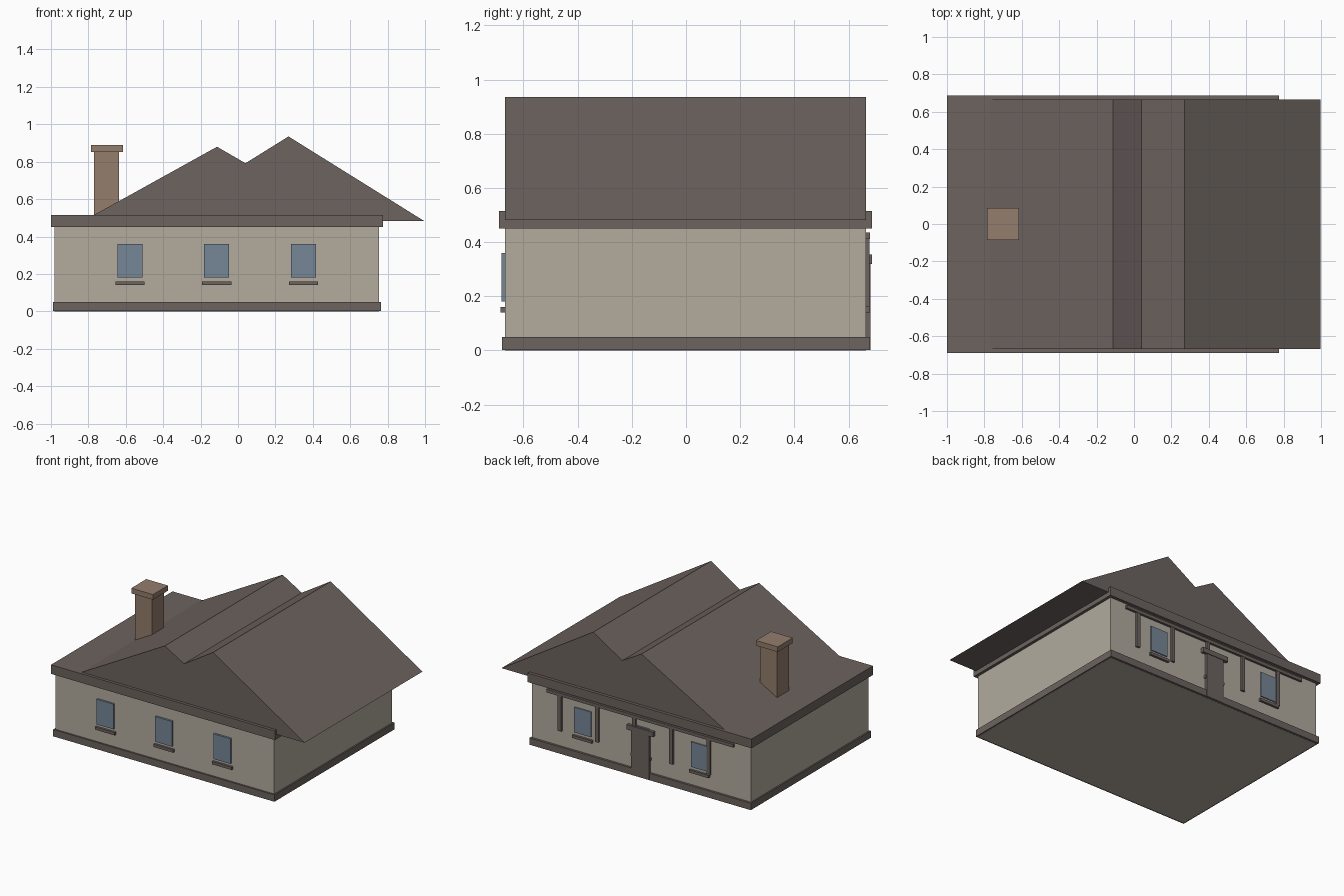
import bpy
import bmesh

cube = bpy.data.objects.get("Cube")
if cube:
    bpy.data.objects.remove(cube, do_unlink=True)


def material(name, rgb):
    # sRGB bytes to linear colour
    colour = [((c / 255 + 0.055) / 1.055) ** 2.4 for c in rgb] + [1]
    mat = bpy.data.materials.new(name)
    mat.use_nodes = True
    mat.diffuse_color = colour
    mat.node_tree.nodes["Principled BSDF"].inputs["Base Color"].default_value = colour
    return mat


PLASTER = material("warm plaster", (178, 171, 158))
BROWN = material("dark brown", (108, 99, 95))
BRICK = material("brick brown", (148, 125, 109))
GLASS = material("blue glass", (118, 134, 150))


def prism(name, profile, y0, y1, mat):
    """Extrude an x-z profile along y."""
    bm = bmesh.new()
    face = bm.faces.new([bm.verts.new((x, y0, z)) for x, z in profile])
    new = bmesh.ops.extrude_face_region(bm, geom=[face])["geom"]
    for v in new:
        if isinstance(v, bmesh.types.BMVert):
            v.co.y = y1
    bmesh.ops.recalc_face_normals(bm, faces=bm.faces)
    mesh = bpy.data.meshes.new(name)
    bm.to_mesh(mesh)
    bm.free()
    mesh.materials.append(mat)
    obj = bpy.data.objects.new(name, mesh)
    bpy.context.collection.objects.link(obj)
    return obj


def box(name, x, y, z, mat):
    profile = [(x[0], z[0]), (x[1], z[0]), (x[1], z[1]), (x[0], z[1])]
    return prism(name, profile, y[0], y[1], mat)


# Body of the house
box("base_plinth", (-0.99, 0.765), (-0.68, 0.68), (0.001, 0.05), BROWN)
box("walls", (-0.98, 0.755), (-0.668, 0.664), (0, 0.47), PLASTER)
box("eaves_slab", (-1, 0.775), (-0.69, 0.687), (0.45, 0.515), BROWN)

# Double-ridged roof with a long overhang on one side
roof = [(-0.83, 0.482), (-0.112, 0.88), (0.04, 0.792), (0.27, 0.935), (0.997, 0.482)]
prism("gable_roof", roof, -0.669, 0.665, BROWN)

# Chimney
box("chimney_shaft", (-0.77, -0.635), (-0.068, 0.068), (0.47, 0.855), BRICK)
box("chimney_cap", (-0.787, -0.615), (-0.085, 0.085), (0.853, 0.89), BRICK)

# Windows with sills, on the front and back walls
for side, sign in (("front", -1), ("back", 1)):
    inner, glass, sill = 0.65 * sign, 0.682 * sign, 0.684 * sign
    if sign > 0:
        glass, sill = 0.672, 0.68
    for i, x in enumerate((-0.577, -0.114, 0.35)):
        box(f"{side}_window_{i}", (x - 0.067, x + 0.067), (inner, glass), (0.18, 0.36), GLASS)
        box(f"{side}_sill_{i}", (x - 0.078, x + 0.078), (inner, sill), (0.14, 0.16), BROWN)

# Back door with its hood
box("back_door", (-0.185, -0.043), (0.65, 0.682), (0.002, 0.325), BROWN)
box("door_hood", (-0.218, -0.01), (0.65, 0.686), (0.32, 0.355), BROWN)

# Beam and hanging posts along the back wall
box("back_beam", (-0.85, 0.63), (0.65, 0.68), (0.412, 0.435), BROWN)
for i in range(5):
    x = 0.53 - 0.295 * i
    box(f"back_post_{i}", (x - 0.014, x + 0.014), (0.65, 0.678), (0.16, 0.42), BROWN)
